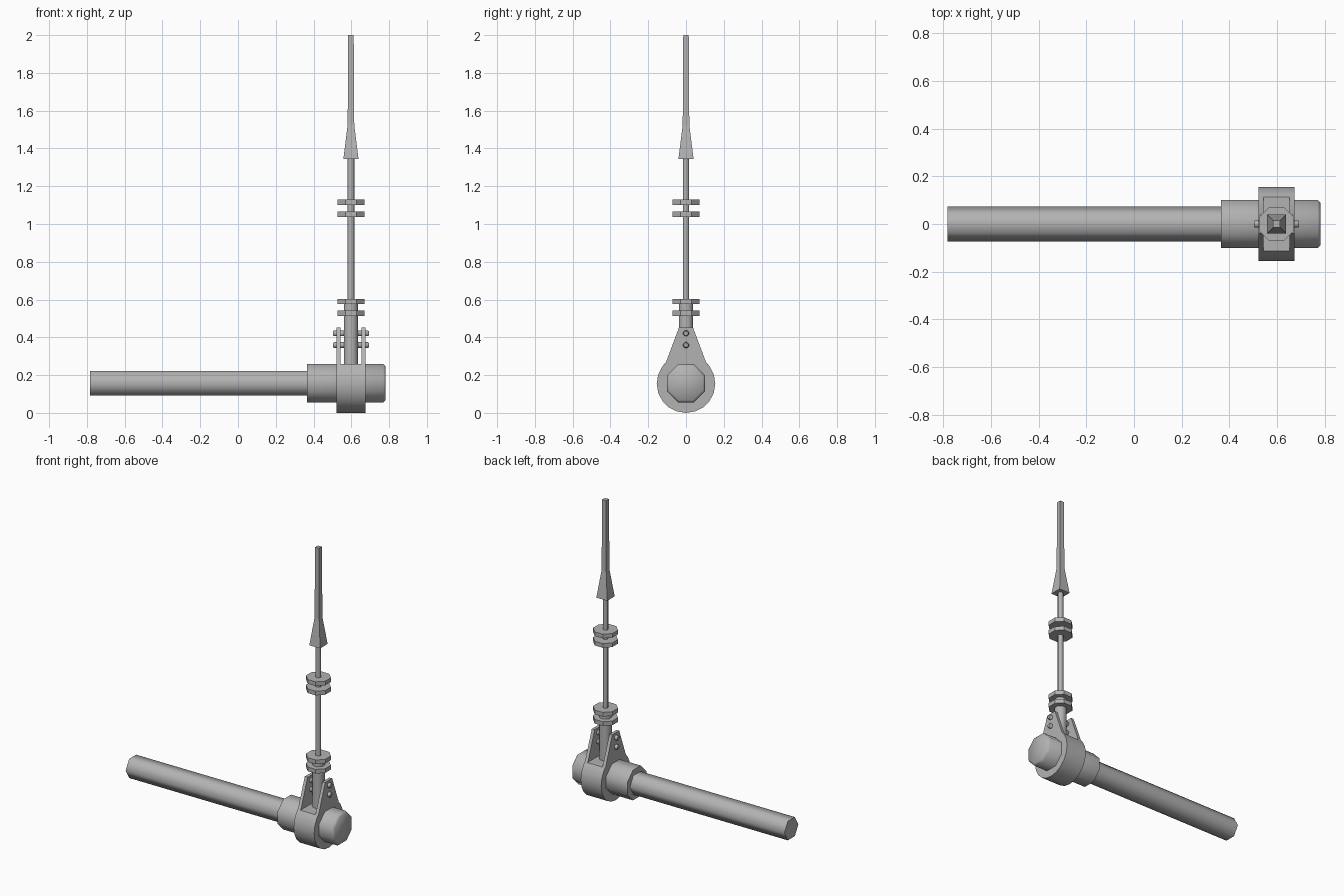
import bpy, bmesh, math
from mathutils import Matrix, Vector

if "Cube" in bpy.data.objects:
    bpy.data.objects.remove(bpy.data.objects["Cube"])

grey = bpy.data.materials.new("steel grey")
grey.use_nodes = True
COL = (0.45, 0.45, 0.45, 1)
grey.diffuse_color = COL
grey.node_tree.nodes["Principled BSDF"].inputs["Base Color"].default_value = COL

AXIS_Z = 0.155   # height of the horizontal axle
POST_X = 0.598   # position of the upright post


def finish(name, bm, smooth=None):
    bmesh.ops.recalc_face_normals(bm, faces=bm.faces)
    me = bpy.data.meshes.new(name)
    bm.to_mesh(me)
    bm.free()
    me.materials.append(grey)
    ob = bpy.data.objects.new(name, me)
    bpy.context.scene.collection.objects.link(ob)
    if smooth:
        bpy.ops.object.select_all(action='DESELECT')
        ob.select_set(True)
        bpy.context.view_layer.objects.active = ob
        bpy.ops.object.shade_smooth_by_angle(angle=math.radians(smooth))
    return ob


def lathe(name, sides, profile, start, along_x=False, at=(0, 0, 0), smooth=None):
    """Prism through (distance, circumradius) stations along z or x."""
    bm = bmesh.new()
    rings = []
    for d, r in profile:
        ring = []
        for i in range(sides):
            a = math.radians(start) + math.tau * i / sides
            u, v = r * math.cos(a), r * math.sin(a)
            co = Vector((d, u, v) if along_x else (u, v, d))
            ring.append(bm.verts.new(co + Vector(at)))
        rings.append(ring)
    for a, b in zip(rings, rings[1:]):
        for i in range(sides):
            j = (i + 1) % sides
            bm.faces.new((a[i], a[j], b[j], b[i]))
    bm.faces.new(rings[0])
    bm.faces.new(rings[-1])
    return finish(name, bm, smooth)


def plate(name, outline, x0, x1, smooth=None):
    """Extrude a (y, z) outline from x0 to x1."""
    bm = bmesh.new()
    face = bm.faces.new([bm.verts.new((x0, y, z)) for y, z in outline])
    ext = bmesh.ops.extrude_face_region(bm, geom=[face])
    moved = [g for g in ext["geom"] if isinstance(g, bmesh.types.BMVert)]
    bmesh.ops.translate(bm, verts=moved, vec=(x1 - x0, 0, 0))
    return finish(name, bm, smooth)


def octa(half_width):
    return half_width / math.cos(math.pi / 8)


# Horizontal axle: hexagonal bar in an octagonal collar with a chamfered end
axle = (0, 0, AXIS_Z + 0.002)
lathe("axle_bar", 6, [(-0.783, 0.074), (0.40, 0.074)], 0, True, axle, 65)
r = octa(0.101)
lathe("axle_collar", 8, [(0.365, r), (0.77, r), (0.782, octa(0.09))], 22.5, True, axle, 50)

# Clevis hub: round barrel cut flat on top, between two teardrop cheeks
R = 0.155
SEAT = 0.26
circle = [(R * math.sin(math.tau * i / 20), AXIS_Z - R * math.cos(math.tau * i / 20))
          for i in range(20)]
half = math.sqrt(R * R - (SEAT - AXIS_Z) ** 2)
low = [p for p in circle if p[1] < SEAT - 0.01]
right = [p for p in low if p[0] >= -1e-6]
left = [p for p in low if p[0] < -1e-6]
barrel = right + [(half, SEAT), (-half, SEAT)] + left
cheek = right + [(0.106, 0.268), (0.037, 0.452), (-0.037, 0.452), (-0.106, 0.268)] + left
plate("hub_barrel", barrel, 0.543, 0.653, 30)
plate("right_cheek", cheek, 0.522, 0.543, 30)
plate("left_cheek", cheek, 0.653, 0.674, 30)

# Bolts through the cheeks
for name, z in (("lower_bolt", 0.359), ("upper_bolt", 0.421)):
    lathe(name, 8, [(0.503, octa(0.011)), (0.508, octa(0.015)),
                    (0.688, octa(0.015)), (0.693, octa(0.011))],
          22.5, True, (0, 0, z), 50)

# Upright post: thick socket, thin rod and square spike
post = (POST_X, 0, 0)
lathe("post_socket", 8, [(0.25, octa(0.037)), (0.60, octa(0.037))], 22.5, at=post, smooth=50)
lathe("post_rod", 6, [(0.59, 0.0185), (1.36, 0.0185)], 0, at=post, smooth=65)
q = math.sqrt(2)
lathe("spike", 4, [(1.344, 0.04 * q), (1.525, 0.0175 * q), (2.0, 0.0145 * q)], 45, at=post)

# Paired octagonal flanges
for pair, zs in (("lower", (0.513, 0.576)), ("upper", (1.038, 1.101))):
    for i, z in enumerate(zs):
        lathe(f"{pair}_flange_{i + 1}", 8,
              [(z, octa(0.0715)), (z + 0.028, octa(0.0715))], 22.5, at=post)
